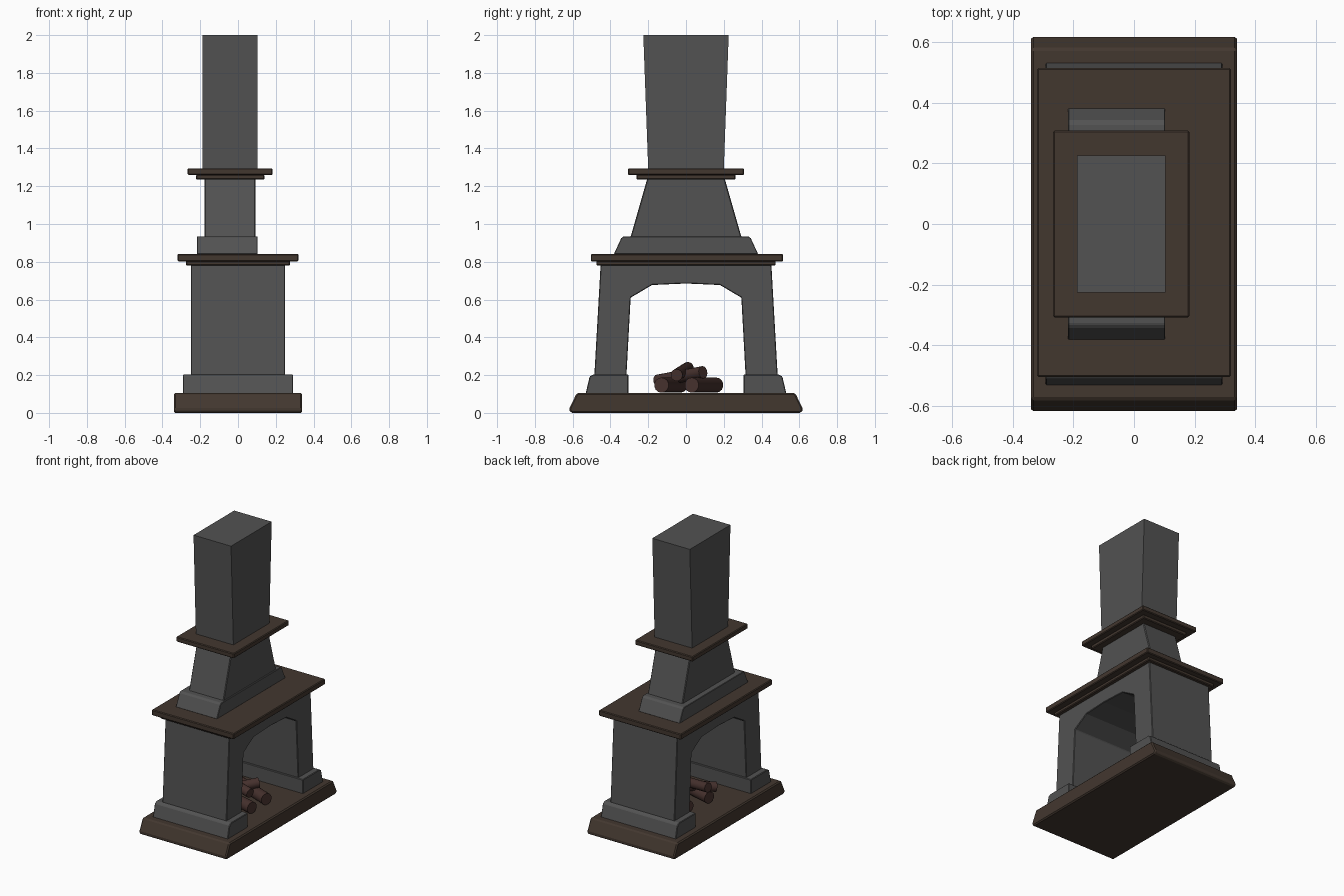
import bpy, bmesh
from mathutils import Vector

if "Cube" in bpy.data.objects:
    bpy.data.objects.remove(bpy.data.objects["Cube"])


def material(name, rgb):
    m = bpy.data.materials.new(name)
    m.diffuse_color = (*rgb, 1)
    m.use_nodes = True
    m.node_tree.nodes["Principled BSDF"].inputs["Base Color"].default_value = m.diffuse_color
    return m


STONE = material("dark_stone", (0.085, 0.085, 0.085))
WOOD = material("dark_wood", (0.055, 0.038, 0.028))
LOG = material("log_bark", (0.06, 0.03, 0.026))


def prism(name, x0, x1, profile, mat, bevel=0.005, mirror=False):
    """Extrude a closed (y, z) outline along x, with a small chamfer."""
    bm = bmesh.new()
    face = bm.faces.new([bm.verts.new((x0, y, z)) for y, z in profile])
    ext = bmesh.ops.extrude_face_region(bm, geom=[face])
    moved = [v for v in ext["geom"] if isinstance(v, bmesh.types.BMVert)]
    bmesh.ops.translate(bm, verts=moved, vec=(x1 - x0, 0, 0))
    bmesh.ops.recalc_face_normals(bm, faces=bm.faces)
    me = bpy.data.meshes.new(name)
    bm.to_mesh(me)
    bm.free()
    ob = bpy.data.objects.new(name, me)
    bpy.context.collection.objects.link(ob)
    me.materials.append(mat)
    if bevel:
        b = ob.modifiers.new("chamfer", "BEVEL")
        b.width, b.segments, b.limit_method = bevel, 1, "ANGLE"
    if mirror:
        m = ob.modifiers.new("mirror", "MIRROR")
        m.use_axis = (False, True, False)
    return ob


def both(half):
    """Complete a half outline (y > 0) with its reflection."""
    return half + [(-y, z) for y, z in reversed(half) if y > 0]


def slab(name, x0, x1, y, z0, z1, y_top=None, dy=0, **kw):
    top = y if y_top is None else y_top
    outline = both([(y, z0), (top, z1)])
    return prism(name, x0, x1, [(a + dy, b) for a, b in outline], **kw)


def log(name, a, b, r):
    a, b = Vector(a), Vector(b)
    bpy.ops.mesh.primitive_cylinder_add(vertices=14, radius=r, depth=(b - a).length,
                                        location=(a + b) / 2)
    ob = bpy.context.object
    ob.name = name
    ob.rotation_euler = (b - a).to_track_quat("Z", "Y").to_euler()
    ob.data.materials.append(LOG)
    bpy.ops.object.shade_smooth_by_angle(angle=0.6)


# Hearth base
prism("hearth_base", -0.34, 0.34,
      both([(0.61, 0), (0.62, 0.02), (0.578, 0.105)]), WOOD, 0.008)

# Feet and arched body
prism("pillar_foot", -0.292, 0.292,
      [(0.305, 0.1), (0.532, 0.1), (0.51, 0.193), (0.49, 0.203), (0.305, 0.203)],
      STONE, 0.004, mirror=True)
prism("arched_body", -0.25, 0.25,
      [(0.488, 0.15), (0.452, 0.785), (-0.452, 0.785), (-0.488, 0.15),
       (-0.318, 0.15), (-0.293, 0.61), (-0.18, 0.677), (0, 0.685),
       (0.18, 0.677), (0.293, 0.61), (0.318, 0.15)], STONE, 0.004)

# Mantel shelf
slab("mantel_moulding", -0.275, 0.275, 0.475, 0.78, 0.805, mat=WOOD)
slab("mantel_shelf", -0.32, 0.32, 0.509, 0.802, 0.842, dy=0.005, mat=WOOD)

# Hood above the mantel
prism("hood_foot", -0.218, 0.103,
      both([(0.382, 0.84), (0.343, 0.925), (0.33, 0.935)]), STONE, 0.003)
slab("hood", -0.178, 0.093, 0.294, 0.93, 1.24, y_top=0.205, mat=STONE)

# Upper shelf and chimney
slab("upper_moulding", -0.222, 0.14, 0.262, 1.235, 1.262, mat=WOOD)
slab("upper_shelf", -0.267, 0.183, 0.308, 1.26, 1.295, mat=WOOD)
slab("chimney", -0.188, 0.104, 0.2, 1.29, 2.0, y_top=0.226, mat=STONE, bevel=0)

# Firewood
log("log_left", (0.2, -0.13, 0.147), (-0.16, -0.03, 0.147), 0.04)
log("log_right", (0.2, 0.03, 0.147), (-0.13, 0.16, 0.147), 0.04)
log("log_crossing", (0.1, 0.09, 0.215), (-0.13, -0.15, 0.17), 0.033)
log("log_leaning", (0.13, -0.05, 0.2), (-0.18, 0.01, 0.238), 0.032)
